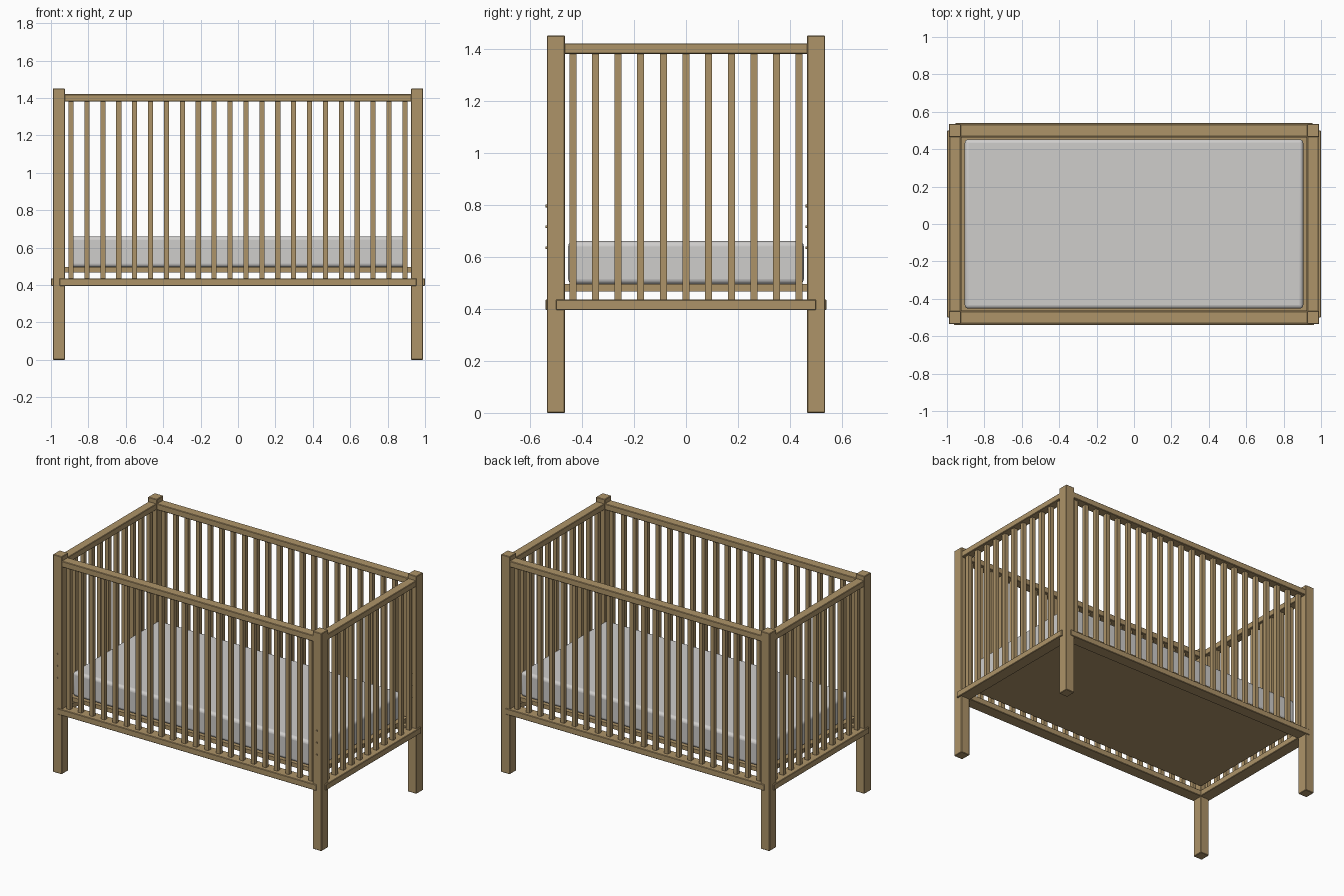
import bpy
import math

default = bpy.data.objects.get("Cube")
if default:
    bpy.data.objects.remove(default, do_unlink=True)


def material(name, rgb):
    m = bpy.data.materials.new(name)
    m.use_nodes = True
    m.diffuse_color = (*rgb, 1)
    m.node_tree.nodes["Principled BSDF"].inputs["Base Color"].default_value = (*rgb, 1)
    return m


wood = material("light wood", (0.42, 0.295, 0.14))
fabric = material("mattress fabric", (0.62, 0.61, 0.60))


def box(name, lo, hi, mat, bevel=0.0, segments=1):
    """Box between two corners, with optional rounded edges."""
    bpy.ops.mesh.primitive_cube_add(size=1, location=[(a + b) / 2 for a, b in zip(lo, hi)])
    ob = bpy.context.object
    ob.name = name
    ob.scale = [b - a for a, b in zip(lo, hi)]
    bpy.ops.object.transform_apply(location=False, rotation=False, scale=True)
    ob.data.materials.append(mat)
    if bevel:
        mod = ob.modifiers.new("Rounded edges", "BEVEL")
        mod.width = bevel
        mod.segments = segments
    if segments > 1:
        bpy.ops.object.shade_smooth_by_angle()
    return ob


def span(a, b, sign):
    """Interval mirrored to the side given by sign."""
    return sorted((a * sign, b * sign))


POST_X, POST_Y = (0.925, 0.99), (0.465, 0.535)
RAIL_TOP, RAIL_LOW = (1.38, 1.42), (0.395, 0.435)

# Corner posts with three bolt heads on their forward faces
for sx, side in ((-1, "right"), (1, "left")):
    for sy, end in ((-1, "front"), (1, "back")):
        x, y = span(*POST_X, sx), span(*POST_Y, sy)
        box(f"{end}_{side}_post", (x[0], y[0], 0), (x[1], y[1], 1.45), wood, 0.003)
        for i in range(3):
            bpy.ops.mesh.primitive_cylinder_add(
                vertices=12, radius=0.005, depth=0.008,
                location=(0.957 * sx, y[0] - 0.001, 0.635 + 0.08 * i),
                rotation=(math.pi / 2, 0, 0))
            bolt = bpy.context.object
            bolt.name = f"{end}_{side}_bolt_{i + 1}"
            bolt.data.materials.append(wood)

# Long front and back panels: two rails and a row of slats
for s, end in ((-1, "front"), (1, "back")):
    y = span(0.468, 0.532, s)
    box(f"{end}_top_rail", (-0.93, y[0], RAIL_TOP[0]), (0.93, y[1], RAIL_TOP[1]), wood, 0.003)
    y = span(0.46, 0.54, s)
    box(f"{end}_bottom_rail", (-0.955, y[0], RAIL_LOW[0]), (0.955, y[1], RAIL_LOW[1]), wood, 0.003)
    for i in range(22):
        x = -0.8925 + 0.085 * i
        box(f"{end}_slat_{i + 1}", (x - 0.0135, s * 0.5 - 0.0135, 0.43),
            (x + 0.0135, s * 0.5 + 0.0135, 1.385), wood)

# Short side panels
for s, side in ((-1, "right"), (1, "left")):
    x = span(0.928, 0.987, s)
    box(f"{side}_top_rail", (x[0], -0.47, RAIL_TOP[0]), (x[1], 0.47, RAIL_TOP[1]), wood, 0.003)
    x = span(0.92, 1.0, s)
    box(f"{side}_bottom_rail", (x[0], -0.5, RAIL_LOW[0]), (x[1], 0.5, RAIL_LOW[1]), wood, 0.003)
    for i in range(11):
        y = -0.435 + 0.087 * i
        box(f"{side}_slat_{i + 1}", (s * 0.957 - 0.0135, y - 0.0135, 0.43),
            (s * 0.957 + 0.0135, y + 0.0135, 1.385), wood)

# Base board and mattress
box("base_board", (-0.925, -0.465, 0.467), (0.925, 0.465, 0.495), wood)
box("mattress", (-0.905, -0.453, 0.495), (0.905, 0.453, 0.66), fabric, 0.02, 4)
